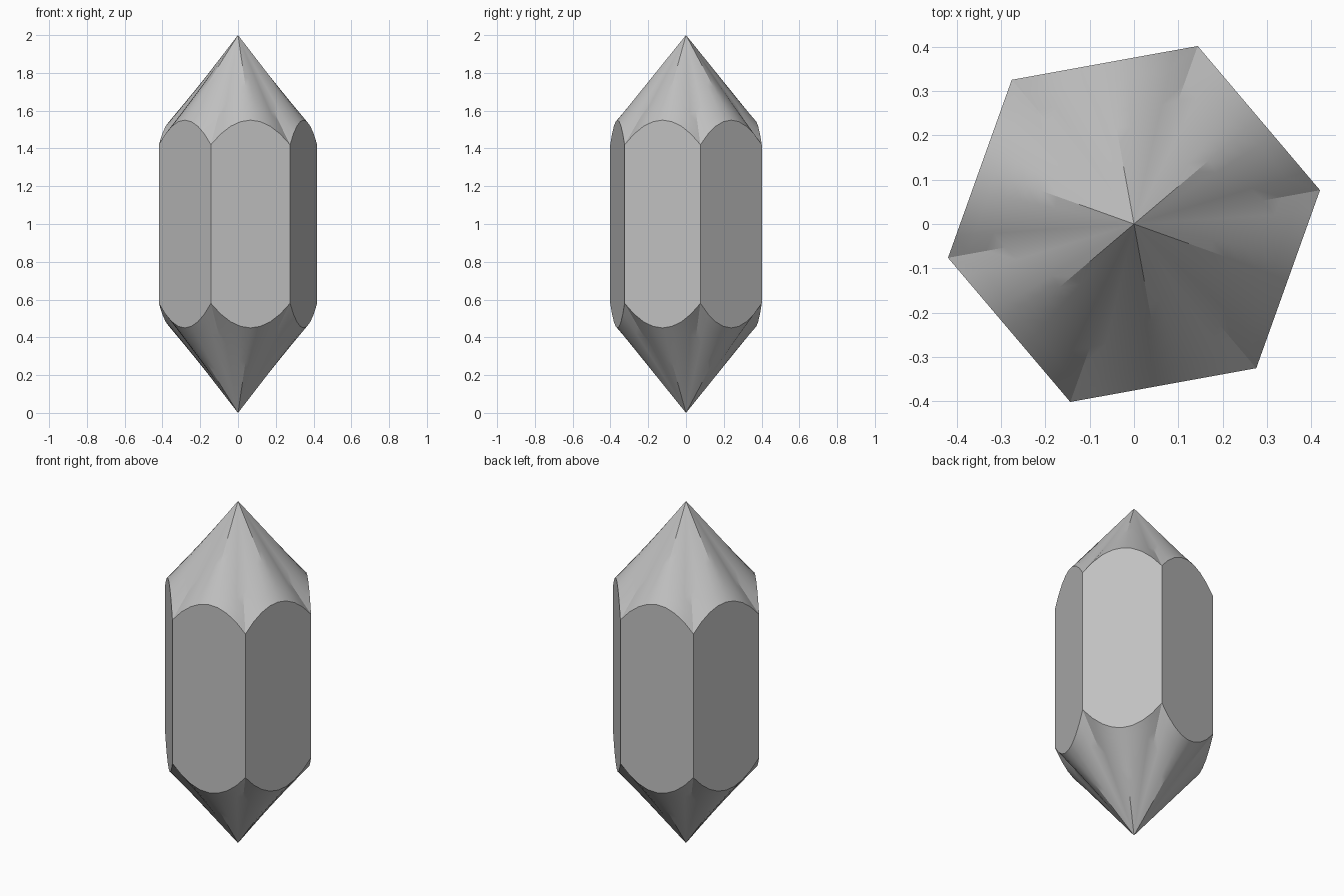
import bpy, bmesh, math
from mathutils import Vector

cube = bpy.data.objects.get("Cube")
if cube:
    bpy.data.objects.remove(cube, do_unlink=True)

SIDES, STEPS, RINGS = 6, 8, 10
RADIUS, TURN = 0.426, math.radians(10.3)
APOTHEM = RADIUS * math.cos(math.pi / SIDES)
PEAK, DIP = 0.55, 0.13          # shoulder height above the middle, drop at corners
TIP = 1 - PEAK                  # tip height above the shoulder peak

# One flat grey for the whole crystal
grey = bpy.data.materials.new("crystal grey")
grey.use_nodes = True
colour = (0.53, 0.53, 0.53, 1)
grey.diffuse_color = colour
grey.node_tree.nodes["Principled BSDF"].inputs["Base Color"].default_value = colour


def corner(k):
    a = TURN + k * math.tau / SIDES
    return Vector((RADIUS * math.cos(a), RADIUS * math.sin(a)))


def column(side, step):
    """Shoulder point on the prism: plan position and arched height."""
    f = step / STEPS
    u = 2 * f - 1
    return corner(side).lerp(corner(side + 1), f), PEAK - DIP * u * u, u


def cap_point(side, step, t, sign):
    """Point on a tip: arched at the shoulder, flat six-sided pyramid at the apex."""
    plan, height, u = column(side, step)
    depth = (1 - height) * (1 - t)
    off_mid = math.atan2(abs(u) * RADIUS / 2, APOTHEM)
    flat = (APOTHEM * math.cos(math.pi / SIDES) / TIP
            / math.cos(math.pi / SIDES - off_mid) * depth)
    radius = flat * t + plan.length * (1 - t) * (1 - t)
    p = plan.normalized() * radius
    return (p.x, p.y, 1 + sign * (1 - depth))


bm = bmesh.new()


def build_cap(sign):
    rings = [[bm.verts.new(cap_point(s, i, r / RINGS, sign))
              for s in range(SIDES) for i in range(STEPS)] for r in range(RINGS)]
    apex = bm.verts.new((0, 0, 1 + sign))
    n = SIDES * STEPS
    for j in range(n):
        k = (j + 1) % n
        for low, high in zip(rings, rings[1:]):
            bm.faces.new((low[j], low[k], high[k], high[j]))
        bm.faces.new((rings[-1][j], rings[-1][k], apex))
    return rings[0]


# Two mirrored tips joined by the flat prism walls
top, bottom = build_cap(1), build_cap(-1)
for s in range(SIDES):
    ids = [(s * STEPS + i) % len(top) for i in range(STEPS + 1)]
    bm.faces.new([bottom[i] for i in ids] + [top[i] for i in reversed(ids)])
bmesh.ops.recalc_face_normals(bm, faces=bm.faces)

mesh = bpy.data.meshes.new("crystal")
bm.to_mesh(mesh)
bm.free()
mesh.materials.append(grey)
crystal = bpy.data.objects.new("crystal", mesh)
bpy.context.collection.objects.link(crystal)

bpy.ops.object.select_all(action="DESELECT")
crystal.select_set(True)
bpy.context.view_layer.objects.active = crystal
bpy.ops.object.shade_smooth_by_angle(angle=math.radians(25))
